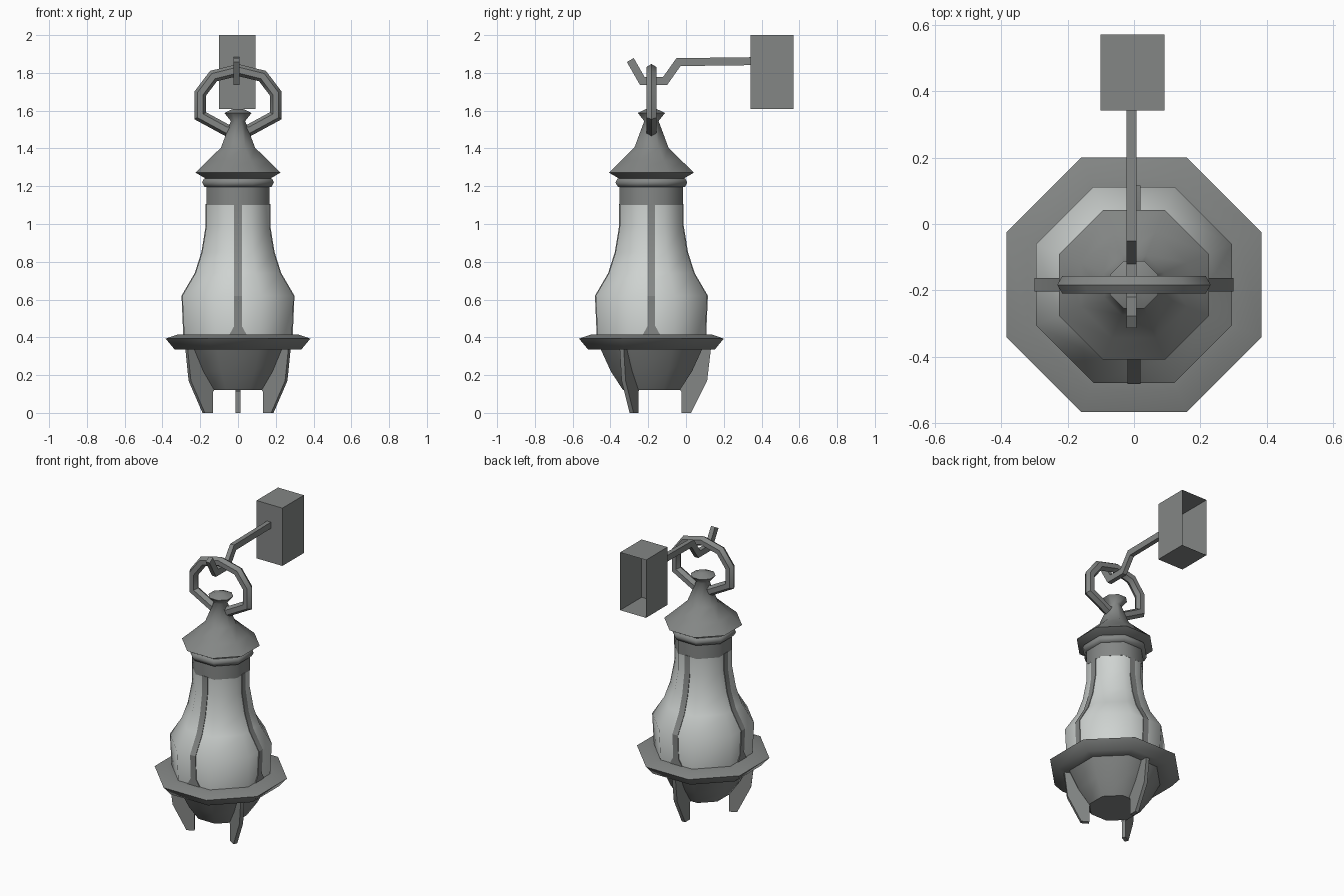
import bpy, bmesh, math
from mathutils import Vector, Matrix

if "Cube" in bpy.data.objects:
    bpy.data.objects.remove(bpy.data.objects["Cube"], do_unlink=True)

AXIS_Y = -0.183      # depth of the lantern's centre line
SIDES = 8


def material(name, rgb):
    m = bpy.data.materials.new(name)
    m.use_nodes = True
    m.diffuse_color = (*rgb, 1)
    bsdf = next(n for n in m.node_tree.nodes if n.type == 'BSDF_PRINCIPLED')
    bsdf.inputs["Base Color"].default_value = (*rgb, 1)
    return m


METAL = material("grey metal", (0.23, 0.24, 0.235))
GLASS = material("pale glass", (0.62, 0.65, 0.635))


def finish(name, bm, mat, loc=(0, 0, 0), angle=30):
    bmesh.ops.recalc_face_normals(bm, faces=bm.faces)
    me = bpy.data.meshes.new(name)
    bm.to_mesh(me)
    bm.free()
    ob = bpy.data.objects.new(name, me)
    ob.location = loc
    me.materials.append(mat)
    bpy.context.collection.objects.link(ob)
    bpy.ops.object.select_all(action='DESELECT')
    ob.select_set(True)
    bpy.context.view_layer.objects.active = ob
    bpy.ops.object.shade_smooth_by_angle(angle=math.radians(angle))
    return ob


def skin(bm, rings, closed=False):
    """Join equal vertex loops with quads; cap the ends when open."""
    n = len(rings[0])
    pairs = list(zip(rings, rings[1:]))
    if closed:
        pairs.append((rings[-1], rings[0]))
    for a, b in pairs:
        for i in range(n):
            j = (i + 1) % n
            bm.faces.new((a[i], a[j], b[j], b[i]))
    if not closed:
        bm.faces.new(rings[0])
        bm.faces.new(rings[-1])


def lathe(name, profile, mat, angle=50):
    """Eight-sided turned part; profile is (half width across flats, height)."""
    bm = bmesh.new()
    rings = []
    for w, z in profile:
        r = w / math.cos(math.pi / SIDES)
        rings.append([bm.verts.new((r * math.cos(t), r * math.sin(t), z))
                      for t in ((k + 0.5) * math.tau / SIDES for k in range(SIDES))])
    skin(bm, rings)
    return finish(name, bm, mat, (0, AXIS_Y, 0), angle)


def plate(name, outline, thick, mat, loc, turn):
    """Flat outline in (radius, height), given thickness and turned about z."""
    bm = bmesh.new()
    rings = [[bm.verts.new((r, s * thick / 2, z)) for r, z in outline] for s in (-1, 1)]
    skin(bm, rings)
    bm.transform(Matrix.Rotation(math.radians(turn), 4, 'Z'))
    return finish(name, bm, mat, loc)


def miters(path, closed):
    """Mitred in-plane offset vector at every point of a 2D path."""
    out, n = [], len(path)
    for i, p in enumerate(path):
        a = path[i - 1] if closed or i else p
        b = path[(i + 1) % n] if closed or i < n - 1 else p
        normals = [Vector((-(d.y), d.x)).normalized() for d in (p - a, b - p) if d.length]
        m = sum(normals, Vector((0, 0))).normalized()
        out.append(m / m.dot(normals[0]))
    return out


# Base: bowl, flared tray rim
lathe("bowl", [(0.15, 0.12), (0.215, 0.22), (0.27, 0.34)], METAL)
lathe("tray_rim", [(0.25, 0.335), (0.335, 0.335), (0.383, 0.393), (0.32, 0.415), (0.25, 0.415)],
      METAL, 70)

# Glass body
body = [(0.285, 0.41), (0.295, 0.62), (0.225, 0.74), (0.19, 0.85), (0.167, 0.99), (0.167, 1.105)]
lathe("glass_body", body, GLASS)

# Collar, bead and roof with finial
lathe("collar", [(0.168, 1.1), (0.168, 1.22)], METAL)
lathe("collar_bead", [(0.15, 1.195), (0.177, 1.195), (0.19, 1.22), (0.18, 1.24), (0.15, 1.25)],
      METAL, 70)
lathe("roof", [(0.17, 1.24), (0.225, 1.272), (0.16, 1.335), (0.09, 1.405), (0.038, 1.545),
               (0.072, 1.588), (0.025, 1.61)], METAL, 60)

# Four ribs following the glass, widening at the foot
foot = [(0.287, 0.41), (0.288, 0.46)]
for k, side in enumerate(("left", "back", "right", "front")):
    bm = bmesh.new()
    rows = []
    for i, (w, z) in enumerate(foot + body[1:]):
        h = 0.048 if i == 0 else 0.02
        rows.append([bm.verts.new((w + d, y, z))
                     for d, y in ((-0.01, -h), (0.004, -h), (0.004, h), (-0.01, h))])
    skin(bm, rows)
    bm.transform(Matrix.Rotation(k * math.pi / 2, 4, 'Z'))
    finish(side + "_rib", bm, METAL, (0, AXIS_Y, 0))

# Three fin legs
leg = [(0.16, 0), (0.21, 0), (0.295, 0.17), (0.315, 0.34), (0.2, 0.34), (0.14, 0.14), (0.16, 0.11)]
for side, turn in (("back", 90), ("front_right", 210), ("front_left", 330)):
    plate(side + "_leg", leg, 0.025, METAL, (0, AXIS_Y, 0), turn)

# Hanging ring: mirrored path swept with a six-sided section
half = [(0.06, 1.497), (0.2, 1.573), (0.2, 1.69), (0.13, 1.783)]
path = [Vector(p) for p in half + [(0, 1.815)] + [(-x, z) for x, z in reversed(half)]]
bm = bmesh.new()
rings = []
for p, m in zip(path, miters(path, True)):
    ring = []
    for k in range(6):
        t = k * math.tau / 6
        q = p + m * 0.031 * math.cos(t)
        ring.append(bm.verts.new((q.x, 0.031 * math.sin(t), q.y)))
    rings.append(ring)
skin(bm, rings, closed=True)
finish("hanging_ring", bm, METAL, (0, AXIS_Y, 0), 50)

# Bent hook arm: flat bar outline
arm = [Vector(p) for p in ((0.35, 1.862), (-0.04, 1.857), (-0.11, 1.758), (-0.232, 1.758),
                           (-0.295, 1.868))]
off = miters(arm, False)
outline = [p + m * 0.021 for p, m in zip(arm, off)]
outline += [p - m * 0.021 for p, m in reversed(list(zip(arm, off)))]
plate("hook_arm", outline, 0.03, METAL, (-0.008, 0, 0), 90)

# Wall block, open at the back
bm = bmesh.new()
bmesh.ops.create_cube(bm, size=1, matrix=Matrix.Diagonal((0.193, 0.229, 0.39, 1)))
back = max(bm.faces, key=lambda f: f.calc_center_median().y)
bmesh.ops.delete(bm, geom=[back], context='FACES_ONLY')
finish("wall_block", bm, METAL, (-0.004, 0.4555, 1.805))
